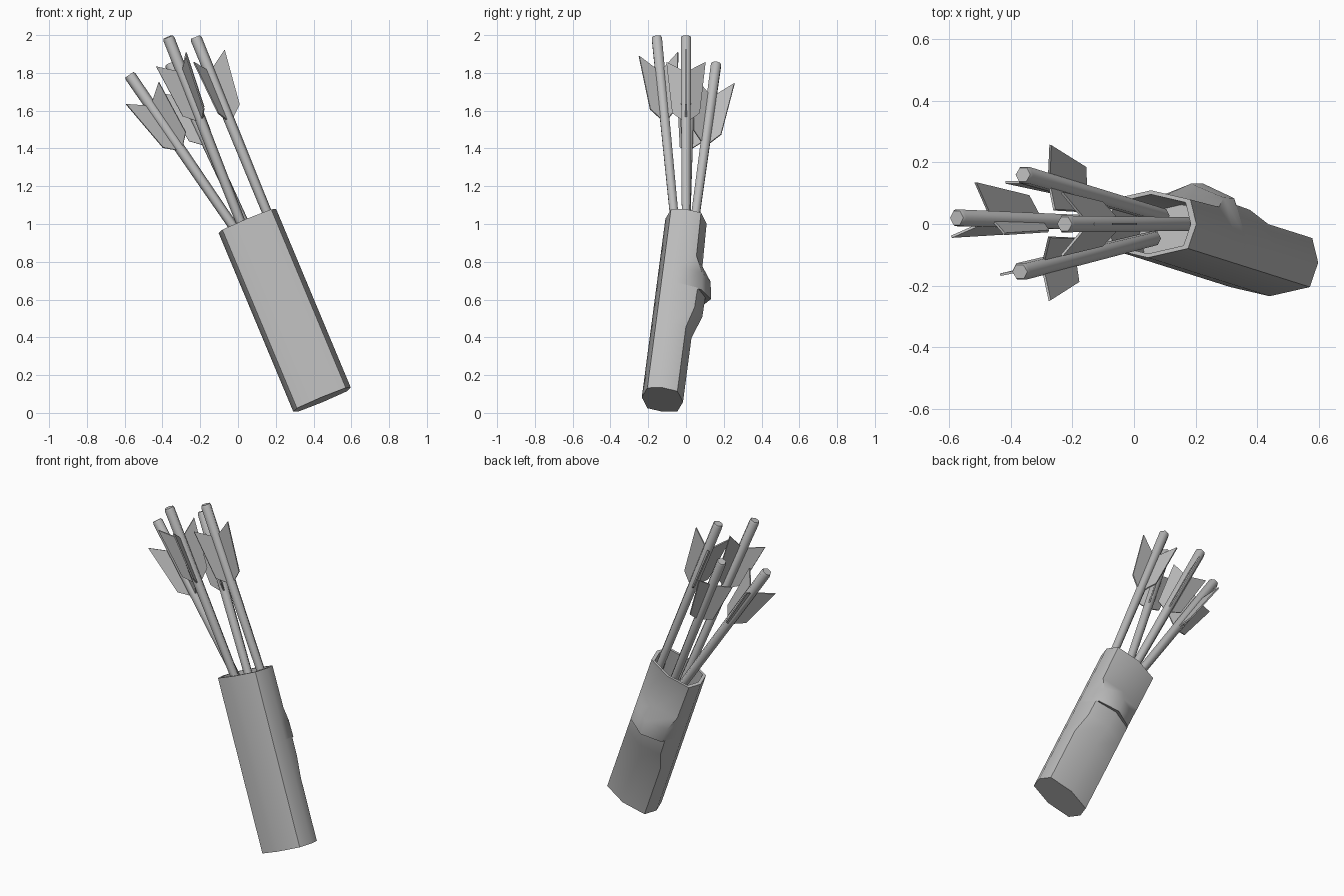
import bpy, bmesh, math
from mathutils import Vector

if "Cube" in bpy.data.objects:
    bpy.data.objects.remove(bpy.data.objects["Cube"])

grey = bpy.data.materials.new("plain_grey")
grey.diffuse_color = (0.5, 0.5, 0.5, 1)
grey.use_nodes = True
grey.node_tree.nodes["Principled BSDF"].inputs["Base Color"].default_value = grey.diffuse_color


def finish(name, bm, angle):
    bmesh.ops.recalc_face_normals(bm, faces=bm.faces)
    me = bpy.data.meshes.new(name)
    bm.to_mesh(me)
    bm.free()
    ob = bpy.data.objects.new(name, me)
    bpy.context.collection.objects.link(ob)
    me.materials.append(grey)
    bpy.ops.object.select_all(action='DESELECT')
    ob.select_set(True)
    bpy.context.view_layer.objects.active = ob
    bpy.ops.object.shade_smooth_by_angle(angle=math.radians(angle))
    return ob


def frame(d):
    """Two directions square to d: u towards +x, v towards +y."""
    d = d.normalized()
    v = (Vector((0, 1, 0)) - d * d.y).normalized()
    u = v.cross(d)
    return (u if u.x > 0 else -u), v


def loft(bm, rings):
    rows = [[bm.verts.new(p) for p in r] for r in rings]
    for a, b in zip(rows, rows[1:]):
        for i in range(len(a)):
            j = (i + 1) % len(a)
            bm.faces.new((a[i], a[j], b[j], b[i]))
    bm.faces.new(rows[0])
    bm.faces.new(rows[-1])


# Quiver: flattened octagonal tube with a folded bump on its back
bottom, top = Vector((0.445, -0.125, 0.07)), Vector((0.05, 0.0, 1.015))
qu, qv = frame(top - bottom)
outline = [(0.165, 0), (0.14, 0.08), (0, 0.11), (-0.14, 0.08),
           (-0.165, 0), (-0.14, -0.08), (0, -0.11), (0.14, -0.08)]


def quiver_ring(t, bump=0.0, scale=1.0):
    c = bottom.lerp(top, t)
    ring = []
    for i, (x, y) in enumerate(outline):
        lift = bump * {1: 0.75, 2: 1.0, 3: 0.75}.get(i, 0)
        squeeze = 1 - 2.5 * bump if lift else 1
        ring.append(c + qu * x * scale * squeeze + qv * (y * scale + lift))
    return ring


bm = bmesh.new()
loft(bm, [quiver_ring(0), quiver_ring(0.36), quiver_ring(0.48, 0.042),
          quiver_ring(0.59, 0.045), quiver_ring(0.585, 0.075),
          quiver_ring(0.68, 0.062), quiver_ring(0.76, 0.008), quiver_ring(1),
          quiver_ring(1, 0, 0.88), quiver_ring(0.75, 0, 0.86)])
finish("quiver", bm, 50)

# Arrows: nock end, point where the shaft meets the rim, fin angles
arrows = [((-0.575, 0.02, 1.79), (-0.02, 0.0, 0.98), (210, 95, -25)),
          ((-0.37, -0.155, 1.99), (0.01, -0.06, 1.02), (-63, 60, 190)),
          ((-0.225, 0.0, 1.99), (0.15, 0.0, 1.07), (0, 120, 240)),
          ((-0.36, 0.16, 1.85), (0.03, 0.045, 1.01), (72, 185, -58))]
fin_shape = [(0.20, 0.0), (0.12, 0.118), (0.42, 0.082), (0.49, 0.0)]

for n, (nock, rim, angles) in enumerate(arrows, 1):
    nock, rim = Vector(nock), Vector(rim)
    d = (rim - nock).normalized()
    u, v = frame(d)
    length = (rim - nock).length + 0.15

    # Shaft: tapered six-sided rod with a slightly rounded end
    bm = bmesh.new()
    loft(bm, [[nock + d * s + (u * math.cos(k * math.pi / 3)
               + v * math.sin(k * math.pi / 3)) * r for k in range(6)]
              for s, r in ((0, 0.026), (0.012, 0.031), (length, 0.025))])
    finish(f"arrow_shaft_{n}", bm, 65)

    # Fletching: three thin swept fins
    bm = bmesh.new()
    for a in angles:
        a = math.radians(a)
        out = u * math.cos(a) + v * math.sin(a)
        side = d.cross(out) * 0.004
        loft(bm, [[nock + d * s + out * r + off for s, r in fin_shape]
                  for off in (side, -side)])
    finish(f"fletching_{n}", bm, 30)
